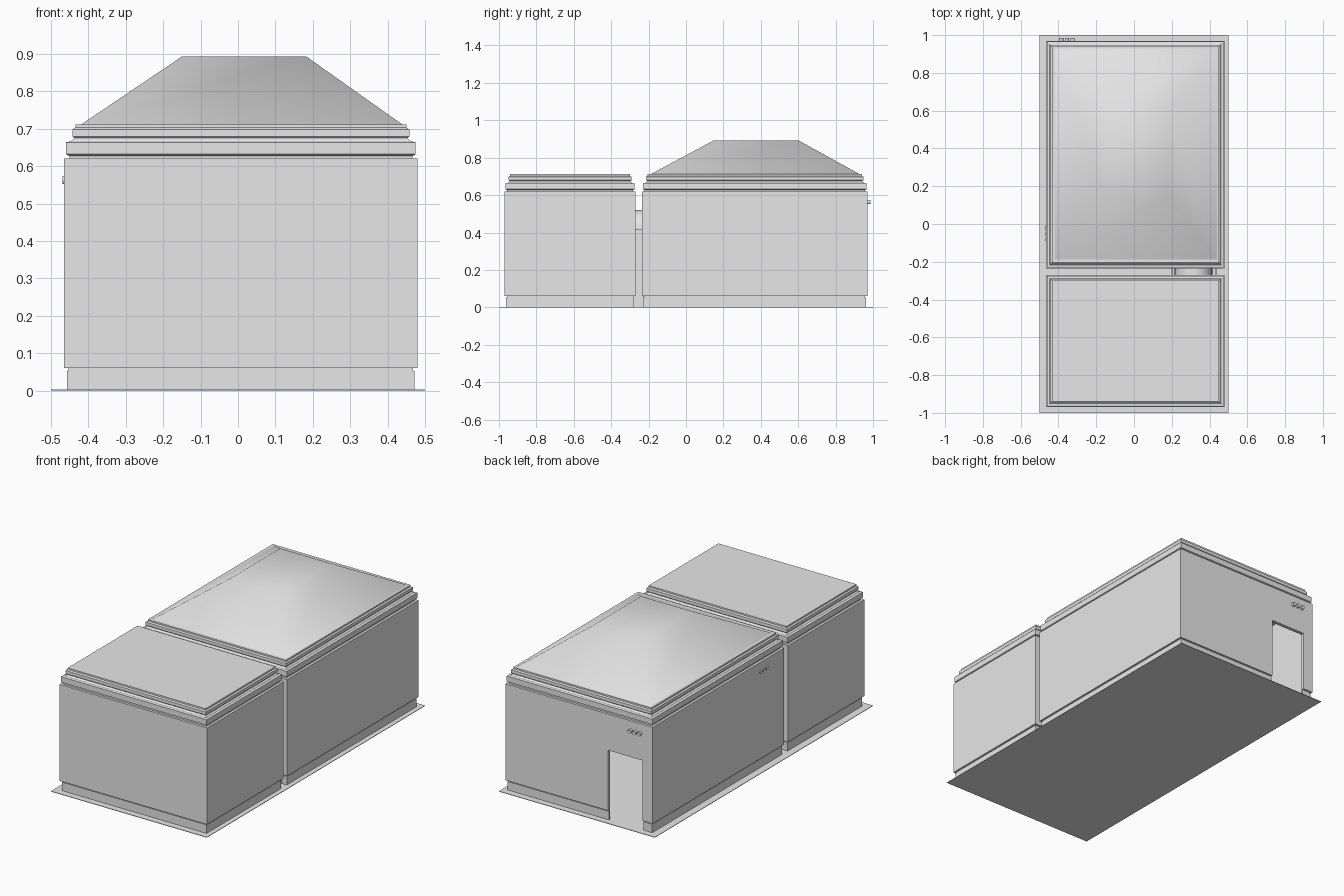
import bpy
import bmesh
import math
from mathutils import Matrix

cube = bpy.data.objects.get("Cube")
if cube:
    bpy.data.objects.remove(cube, do_unlink=True)

# Single plain material
grey = bpy.data.materials.new("light grey")
grey.use_nodes = True
COLOUR = (0.8, 0.8, 0.8, 1.0)
grey.diffuse_color = COLOUR
grey.node_tree.nodes["Principled BSDF"].inputs["Base Color"].default_value = COLOUR

LEFT, RIGHT = -0.465, 0.48      # outer wall faces


def finish(name, bm):
    bmesh.ops.recalc_face_normals(bm, faces=bm.faces)
    mesh = bpy.data.meshes.new(name)
    bm.to_mesh(mesh)
    bm.free()
    mesh.materials.append(grey)
    obj = bpy.data.objects.new(name, mesh)
    bpy.context.collection.objects.link(obj)
    return obj


def loft(name, y0, y1, profile, closed=False, bottom=True):
    """Stack rectangles of (inset, z); closed joins last to first as a hollow ring."""
    bm = bmesh.new()
    rings = []
    for d, z in profile:
        a, b, c, e = LEFT + d, RIGHT - d, y0 + d, y1 - d
        rings.append([bm.verts.new((x, y, z)) for x, y in ((a, c), (b, c), (b, e), (a, e))])
    pairs = list(zip(rings, rings[1:]))
    if closed:
        pairs.append((rings[-1], rings[0]))
    for low, high in pairs:
        for i in range(4):
            j = (i + 1) % 4
            bm.faces.new((low[i], low[j], high[j], high[i]))
    if not closed:
        bm.faces.new(rings[-1])
        if bottom:
            bm.faces.new(rings[0])
    return finish(name, bm)


def box(name, x0, x1, y0, y1, z0, z1):
    bm = bmesh.new()
    size = Matrix.Diagonal((x1 - x0, y1 - y0, z1 - z0, 1))
    place = Matrix.Translation(((x0 + x1) / 2, (y0 + y1) / 2, (z0 + z1) / 2))
    bmesh.ops.create_cube(bm, size=1, matrix=place @ size)
    return finish(name, bm)


def arch_outline(radius, floor, spring=0.42, centre=0.315, steps=16):
    pts = [(centre + radius, floor)]
    for i in range(steps + 1):
        t = math.pi * i / steps
        pts.append((centre + radius * math.cos(t), spring + radius * math.sin(t)))
    return pts + [(centre - radius, floor)]


def arch_solid(name, radius, floor, y0, y1):
    bm = bmesh.new()
    face = bm.faces.new([bm.verts.new((x, y0, z)) for x, z in arch_outline(radius, floor)])
    new = bmesh.ops.extrude_face_region(bm, geom=[face])["geom"]
    verts = [v for v in new if isinstance(v, bmesh.types.BMVert)]
    bmesh.ops.translate(bm, verts=verts, vec=(0, y1 - y0, 0))
    return finish(name, bm)


def cut(obj, cutter):
    cutter.hide_render = True
    mod = obj.modifiers.new("opening", 'BOOLEAN')
    mod.operation = 'DIFFERENCE'
    mod.solver = 'EXACT'
    mod.object = cutter
    bpy.context.view_layer.update()
    graph = bpy.context.evaluated_depsgraph_get()
    mesh = bpy.data.meshes.new_from_object(obj.evaluated_get(graph))
    obj.modifiers.clear()
    obj.data = mesh


def ring_wall(inset, z0, z1, thick=0.02):
    return [(inset, z0), (inset, z1), (thick, z1), (thick, z0)]


# Ground plate
box("ground_plate", -0.5, 0.5, -1, 1, 0, 0.003)

# Cutters for the rear doorway and the linking passage
door = box("door_cutter", -0.40, -0.178, 0.9, 1.1, -0.05, 0.41)
link = arch_solid("passage_cutter", 0.09, 0.004, -0.35, -0.15)

# Two blocks: plinth, hollow walls, two cornices
for block, y0, y1 in (("front", -0.97, -0.27), ("rear", -0.235, 0.97)):
    plinth = loft(block + "_plinth", y0, y1, ring_wall(0.008, 0.001, 0.052), closed=True)
    seam = loft(block + "_plinth_seam", y0, y1, ring_wall(0.012, 0.052, 0.06), closed=True)
    walls = loft(block + "_walls", y0, y1, ring_wall(0, 0.06, 0.62), closed=True)
    for part in (plinth, seam, walls):
        cut(part, link)
        if block == "rear":
            cut(part, door)
    loft(block + "_lower_cornice", y0, y1,
         [(0.014, 0.615), (0.014, 0.627), (0.005, 0.632), (0.005, 0.664), (0.016, 0.666)])
    loft(block + "_cornice_neck", y0, y1, [(0.016, 0.664), (0.028, 0.676)])
    loft(block + "_upper_cornice", y0, y1,
         [(0.028, 0.674), (0.022, 0.68), (0.022, 0.698), (0.03, 0.703), (0.03, 0.712)])

for cutter in (door, link):
    bpy.data.objects.remove(cutter, do_unlink=True)

# Smoothly shaded hipped roof with a flat crown
bm = bmesh.new()
rings = []
for a, b, c, d, z in ((-0.42, 0.44, -0.19, 0.93, 0.711), (-0.15, 0.183, 0.15, 0.6, 0.893)):
    rings.append([bm.verts.new((x, y, z)) for x, y in ((a, c), (b, c), (b, d), (a, d))])
for i in range(4):
    j = (i + 1) % 4
    bm.faces.new((rings[0][i], rings[0][j], rings[1][j], rings[1][i]))
bm.faces.new(rings[1])
for face in bm.faces:
    face.smooth = True
finish("rear_roof", bm)

# Arched passage across the gap, with a low sill
bm = bmesh.new()
loops = []
for y in (-0.272, -0.233):
    for radius in (0.1, 0.09):
        loops.append([bm.verts.new((x, y, z)) for x, z in arch_outline(radius, 0.002)])
for a, b in ((0, 1), (1, 3), (3, 2), (2, 0)):
    for i in range(len(loops[a]) - 1):
        bm.faces.new((loops[a][i], loops[a][i + 1], loops[b][i + 1], loops[b][i]))
passage = finish("linking_passage", bm)
bpy.ops.object.select_all(action='DESELECT')
passage.select_set(True)
bpy.context.view_layer.objects.active = passage
bpy.ops.object.shade_smooth_by_angle(angle=math.radians(30))
for side, x0, x1 in (("right", 0.195, 0.225), ("left", 0.405, 0.44)):
    box(side + "_passage_sill", x0, x1, -0.28, -0.225, 0.002, 0.06)
    box(side + "_passage_jamb", x0 + 0.005, x1 - 0.005, -0.272, -0.233, 0.06, 0.415)


# Rows of three round ports on the rear and right walls
def port(name, place, axis, depth):
    bm = bmesh.new()
    turn = Matrix.Rotation(math.pi / 2, 4, axis)
    bmesh.ops.create_cone(bm, cap_ends=True, segments=16, radius1=0.011, radius2=0.011,
                          depth=depth, matrix=Matrix.Translation(place) @ turn)
    caps = [f for f in bm.faces if len(f.verts) > 4]
    bmesh.ops.inset_individual(bm, faces=caps, thickness=0.004, depth=-0.002)
    finish(name, bm)


for i in range(3):
    shift = 0.03 * (i - 1)
    port("rear_port_%d" % (i + 1), (-0.355 + shift, 0.975, 0.563), 'X', 0.022)
    port("right_port_%d" % (i + 1), (LEFT, -0.05 + shift, 0.563), 'Y', 0.008)
